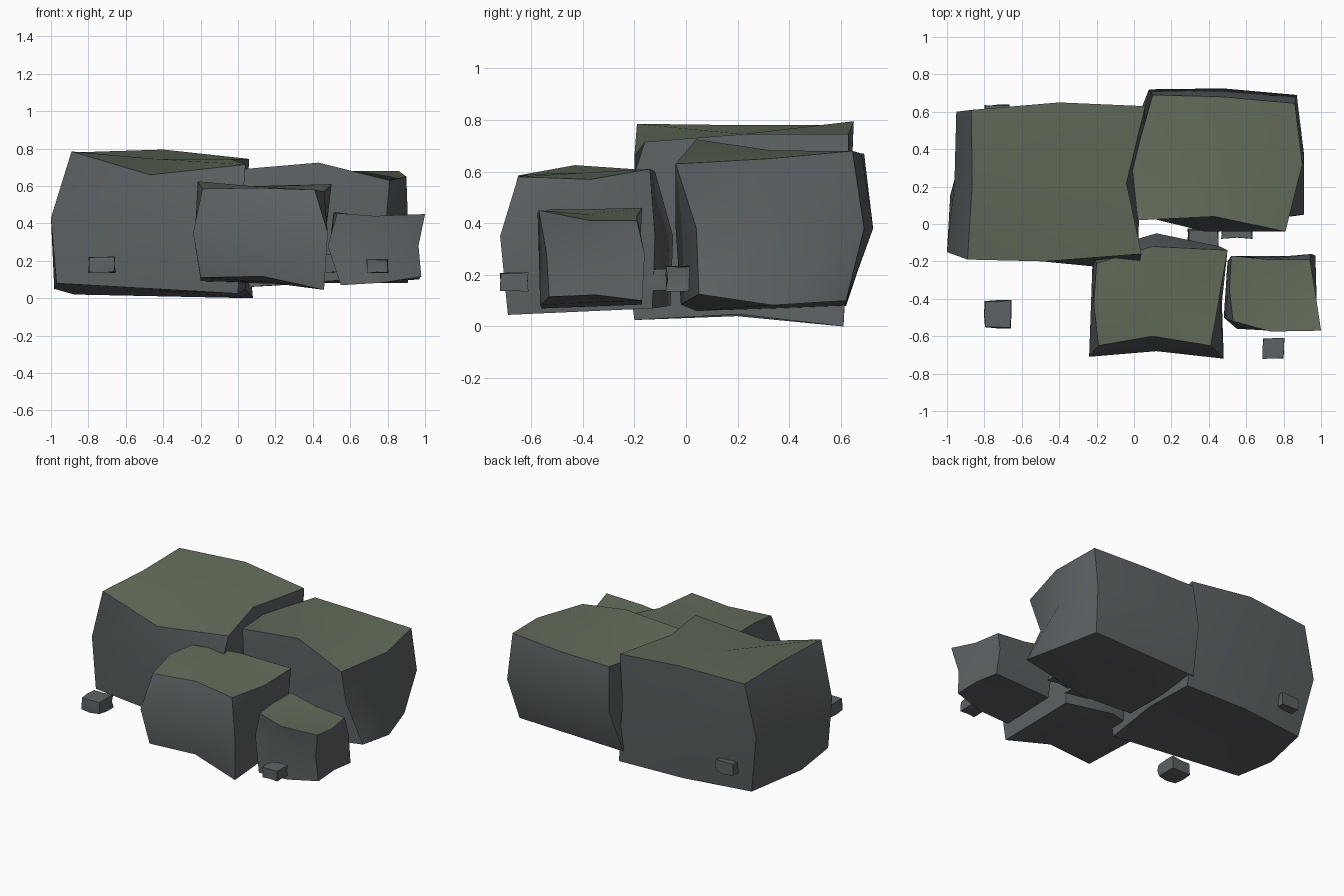
import bpy
import bmesh
import math
import random
from mathutils import Vector

random.seed(4)
starter = bpy.data.objects.get("Cube")
if starter:
    bpy.data.objects.remove(starter, do_unlink=True)


def make_material(name, colour):
    material = bpy.data.materials.new(name)
    material.use_nodes = True
    material.diffuse_color = colour
    shader = material.node_tree.nodes["Principled BSDF"]
    shader.inputs["Base Color"].default_value = colour
    shader.inputs["Roughness"].default_value = 1
    return material


stone = make_material("grey stone", (0.109, 0.122, 0.127, 1))
moss = make_material("mossy green", (0.125, 0.151, 0.104, 1))


def finish(name, bm):
    """Turn a bmesh into a smooth shaded object with sharp box edges."""
    bmesh.ops.recalc_face_normals(bm, faces=bm.faces[:])
    mesh = bpy.data.meshes.new(name)
    bm.to_mesh(mesh)
    bm.free()
    mesh.materials.append(stone)
    mesh.materials.append(moss)
    rock = bpy.data.objects.new(name, mesh)
    bpy.context.collection.objects.link(rock)
    bpy.ops.object.select_all(action="DESELECT")
    rock.select_set(True)
    bpy.context.view_layer.objects.active = rock
    bpy.ops.object.shade_smooth_by_angle(angle=math.radians(42))


def with_midpoints(corners):
    """Four corners become a ring of eight, corner and midpoint by turns."""
    ring = []
    for i, corner in enumerate(corners):
        following = corners[(i + 1) % len(corners)]
        ring += [Vector(corner), (Vector(corner) + Vector(following)) / 2]
    return ring


def boulder(name, top, waist_height, waist, base, nudges):
    """Stack base, waist and top rings, listed anticlockwise from front -x."""
    rings = [
        with_midpoints(base),
        with_midpoints([(x, y, waist_height) for x, y in waist]),
        [Vector(point) for point in top],
    ]
    for level, index, offset in nudges:
        rings[level][index] += Vector(offset)

    bm = bmesh.new()
    levels = [[bm.verts.new(point) for point in ring] for ring in rings]
    # Side walls
    for lower, upper in zip(levels, levels[1:]):
        for i in range(len(lower)):
            j = (i + 1) % len(lower)
            bm.faces.new((lower[i], lower[j], upper[j], upper[i]))
    # Bare underside and mossy top, each in four quarters
    for ring, colour in ((levels[0], 0), (levels[-1], 1)):
        middle = sum((v.co for v in ring[1::2]), Vector()) / 4
        centre = bm.verts.new(middle)
        for i in range(0, len(ring), 2):
            face = bm.faces.new((centre, ring[i - 1], ring[i], ring[i + 1]))
            face.material_index = colour
    finish(name, bm)


def pebble(name, centre, size):
    """Small divided box with uneven corners and edges."""
    bm = bmesh.new()
    bmesh.ops.create_cube(bm, size=1)
    bmesh.ops.subdivide_edges(bm, edges=bm.edges[:], cuts=1,
                              use_grid_fill=True)
    for v in bm.verts:
        shrink = random.uniform(0.85, 1)
        v.co = Vector(centre) + Vector(
            [c * s * shrink for c, s in zip(v.co, size)])
    finish(name, bm)


# Tallest boulder
boulder(
    "tall_boulder",
    [(-.89, -.19, .785), (-.47, -.2, .66), (.04, -.16, .715),
     (-.04, .22, .745), (.06, .63, .745), (-.4, .65, .795),
     (-.87, .61, .78), (-.865, .21, .78)],
    .43, [(-1, -.15), (.02, -.25), (.04, .63), (-.95, .6)],
    [(-.97, -.15, .08), (0, -.2, .025), (.08, .61, 0), (-.875, .54, .02)],
    [(0, 3, (0, 0, .035)), (0, 5, (0, .03, 0)), (0, 7, (-.06, -.04, 0)),
     (1, 5, (0, .02, 0)), (1, 7, (.015, 0, 0))],
)

# Broad boulder at the back
boulder(
    "back_boulder",
    [(.02, .02, .69), (.43, .04, .725), (.81, -.04, .63),
     (.9, .32, .65), (.86, .645, .68), (.47, .68, .67),
     (.1, .69, .67), (-.01, .3, .68)],
    .38, [(.01, .05), (.79, .04), (.87, .69), (.08, .72)],
    [(.06, .04, .06), (.91, .05, .125), (.825, .62, .1), (.04, .62, .08)],
    [(0, 1, (-.08, -.065, -.007)), (0, 3, (.04, 0, -.03)),
     (1, 1, (-.02, -.085, 0)), (1, 3, (.08, 0, 0)), (1, 5, (0, .02, 0))],
)

# Middle boulder in front
boulder(
    "front_boulder",
    [(-.19, -.65, .585), (.1, -.6, .59), (.41, -.65, .58),
     (.46, -.37, .57), (.5, -.14, .61), (.1, -.12, .6),
     (-.2, -.21, .61), (-.215, -.43, .625)],
    .35, [(-.24, -.71), (.48, -.72), (.46, -.12), (-.22, -.15)],
    [(-.2, -.67, .11), (.46, -.69, .045), (.44, -.13, .07), (-.2, -.15, .09)],
    [(0, 1, (0, .03, .04)), (1, 1, (0, .035, 0)),
     (0, 5, (0, .08, 0)), (1, 5, (0, .085, 0))],
)

# Smallest boulder
boulder(
    "small_boulder",
    [(.53, -.52, .455), (.73, -.575, .44), (1, -.57, .45),
     (.97, -.37, .41), (.94, -.19, .41), (.72, -.19, .43),
     (.52, -.17, .46), (.51, -.35, .455)],
    .28, [(.48, -.5), (.965, -.54), (.95, -.16), (.5, -.2)],
    [(.55, -.56, .07), (.98, -.53, .115), (.97, -.17, .1), (.55, -.17, .085)],
    [(1, 1, (0, -.05, 0)), (0, 1, (0, -.02, -.01)), (0, 3, (0, 0, .015))],
)

# Loose pebbles
pebble("side_pebble", (-.73, -.483, .18), (.15, .155, .09))
pebble("front_pebble", (.745, -.667, .172), (.12, .115, .075))
pebble("inner_pebble", (.37, -.09, .18), (.17, .13, .09))
pebble("gap_pebble", (.55, -.015, .185), (.17, .13, .1))
pebble("back_pebble", (-.735, .57, .18), (.14, .14, .09))
